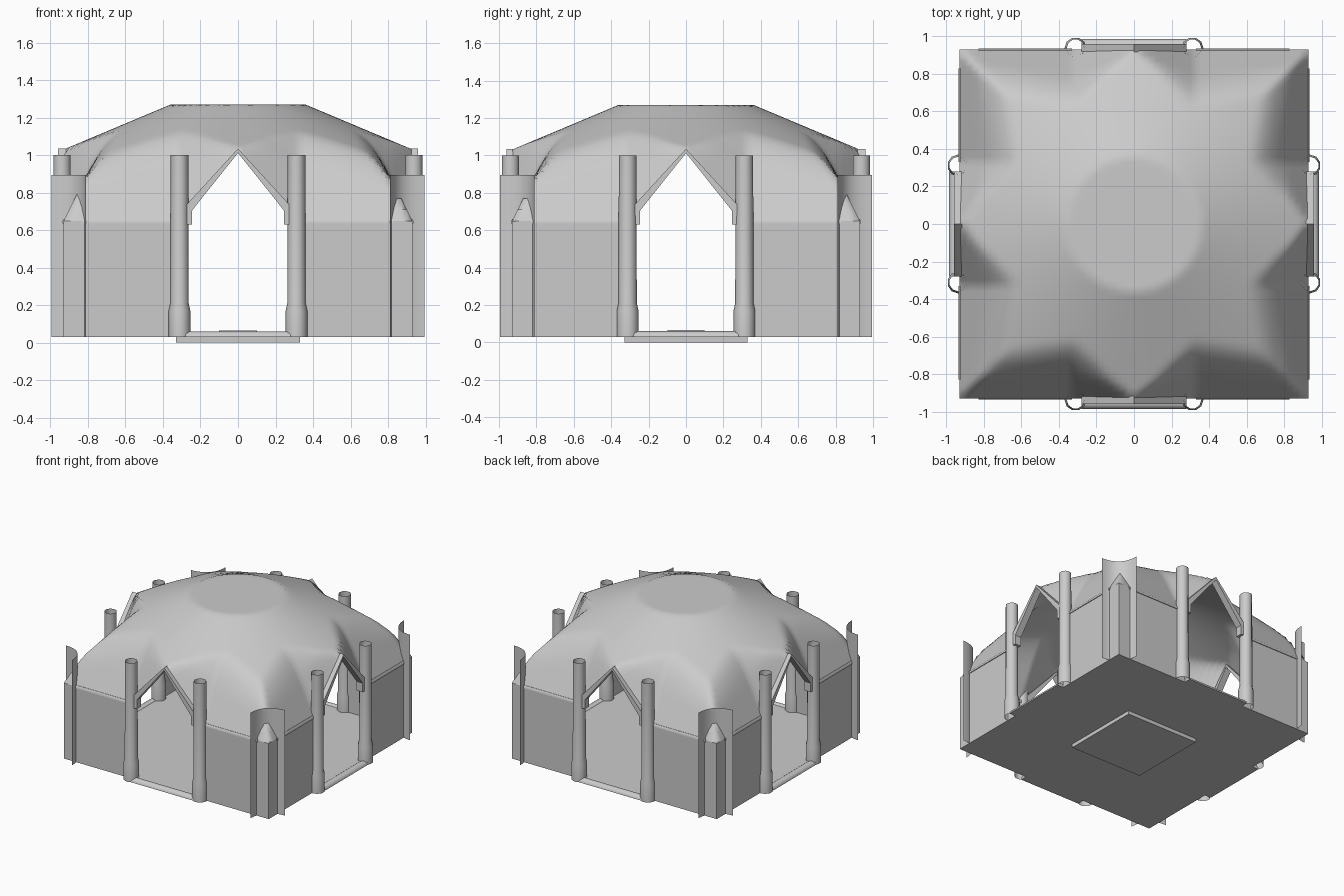
import bpy, bmesh, math
from mathutils import Matrix, Vector

if "Cube" in bpy.data.objects:
    bpy.data.objects.remove(bpy.data.objects["Cube"])

R = 0.93           # half width of the square plan
ALL = range(4)


def make(name, verts, faces, turns=(0,), smooth=None):
    """Make a mesh object, repeated by quarter turns around z."""
    for i in turns:
        bm = bmesh.new()
        vs = [bm.verts.new(Matrix.Rotation(i * math.pi / 2, 3, 'Z') @ Vector(v)) for v in verts]
        for f in faces:
            bm.faces.new([vs[k] for k in f])
        bmesh.ops.recalc_face_normals(bm, faces=bm.faces)
        me = bpy.data.meshes.new(name)
        bm.to_mesh(me)
        bm.free()
        ob = bpy.data.objects.new(name, me)
        bpy.context.collection.objects.link(ob)
        if smooth:
            bpy.ops.object.select_all(action='DESELECT')
            ob.select_set(True)
            bpy.context.view_layer.objects.active = ob
            bpy.ops.object.shade_smooth_by_angle(angle=math.radians(smooth))


def box(name, x0, x1, y0, y1, z0, z1, turns=ALL):
    v = [(x, y, z) for x in (x0, x1) for y in (y0, y1) for z in (z0, z1)]
    f = [(0, 1, 3, 2), (4, 6, 7, 5), (0, 4, 5, 1), (2, 3, 7, 6), (0, 2, 6, 4), (1, 5, 7, 3)]
    make(name, v, f, turns)


def prism(name, pts, axis, a, b, smooth=None):
    """Extrude a profile along x or y."""
    n = len(pts)
    put = (lambda p, d: (p[0], d, p[1])) if axis == 'y' else (lambda p, d: (d, p[0], p[1]))
    v = [put(p, a) for p in pts] + [put(p, b) for p in pts]
    f = [(i, (i + 1) % n, n + (i + 1) % n, n + i) for i in range(n)]
    f += [tuple(range(n)), tuple(range(n, 2 * n))]
    make(name, v, f, ALL, smooth)


# Roof: shallow round dome that turns down steeply to the gabled wall line
def roof_height(x, y):
    h, a = max(abs(x), abs(y)), min(abs(x), abs(y))
    dome = 1.27 - 0.42 * max(0, math.hypot(x, y) - 0.36)
    eave = max(0.65, 1.03 - 1.15 * a) + 2.0 * (R - h)
    soft = 0.16 * min(1, a / 0.3) * min(1, (R - h) / 0.15) + 1e-6
    m = max(0, soft - abs(dome - eave)) / soft
    return min(dome, eave) - m * m * soft / 4


G = 62
grid = [-R + 2 * R * i / G for i in range(G + 1)]
make("domed_roof", [(x, y, roof_height(x, y)) for x in grid for y in grid],
     [(a, a + 1, a + G + 2, a + G + 1)
      for i in range(G) for j in range(G) for a in [i * (G + 1) + j]], (0,), 80)

# Floor slab, raised centre plate and the low foot plate beneath
box("floor_slab", -R, R, -R, R, 0.03, 0.05, (0,))
box("centre_plate", -0.1, 0.1, -0.1, 0.1, 0.05, 0.065, (0,))
box("foot_plate", -0.33, 0.33, -0.33, 0.33, 0.0, 0.03, (0,))

# Walls and rounded top ledges either side of each doorway
for s in (-1, 1):
    xs = sorted((s * 0.28, s * R))
    box("wall", *xs, -R, -R + 0.015, 0.03, 0.65)
    lx = sorted((s * 0.33, s * 0.83))
    prism("wall_ledge", [(-0.936, 0.635), (-0.936, 0.65), (-0.928, 0.66), (-0.905, 0.66),
                         (-0.905, 0.635)], 'x', *lx, smooth=50)

# Curved corner shields: thin upright sheets, hollow side facing out
K = 12
e0, e1, ctl = Vector((0.81, -0.995)), Vector((0.995, -0.81)), Vector((0.815, -0.815))
arc = []
for i in range(K + 1):
    t = i / K
    arc.append((1 - t) ** 2 * e0 + 2 * t * (1 - t) * ctl + t * t * e1)
make("corner_shield", [(p.x, p.y, z) for p in arc for z in (0.03, 0.895)],
     [(2 * i, 2 * i + 1, 2 * i + 3, 2 * i + 2) for i in range(K)], ALL, 40)

# Door columns: open thin tubes with wider feet
prof = [(0.058, 0.03), (0.058, 0.17), (0.049, 0.21), (0.047, 1.0)]
S = 10
for cx in (-0.312, 0.312):
    v = [(cx + r * math.cos(2 * math.pi * k / S), -0.938 + r * math.sin(2 * math.pi * k / S), z)
         for r, z in prof for k in range(S)]
    f = [(j * S + k, j * S + (k + 1) % S, (j + 1) * S + (k + 1) % S, (j + 1) * S + k)
         for j in range(len(prof) - 1) for k in range(S)]
    make("door_column", v, f, ALL, 40)

# Pointed gable frame over each doorway
prism("gable_frame", [(0, 1.035), (-0.28, 0.73), (-0.28, 0.63), (-0.245, 0.63), (-0.245, 0.705),
                      (0, 1.012), (0.245, 0.705), (0.245, 0.63), (0.28, 0.63), (0.28, 0.73)],
      'y', -0.96, -0.905)

# Rounded doorway sill
sill = [(-0.953 + 0.033 * math.cos(a), 0.03 + 0.03 * math.sin(a))
        for a in [math.pi * k / 8 for k in range(9)]]
prism("door_sill", sill, 'x', -0.28, 0.28, smooth=40)
